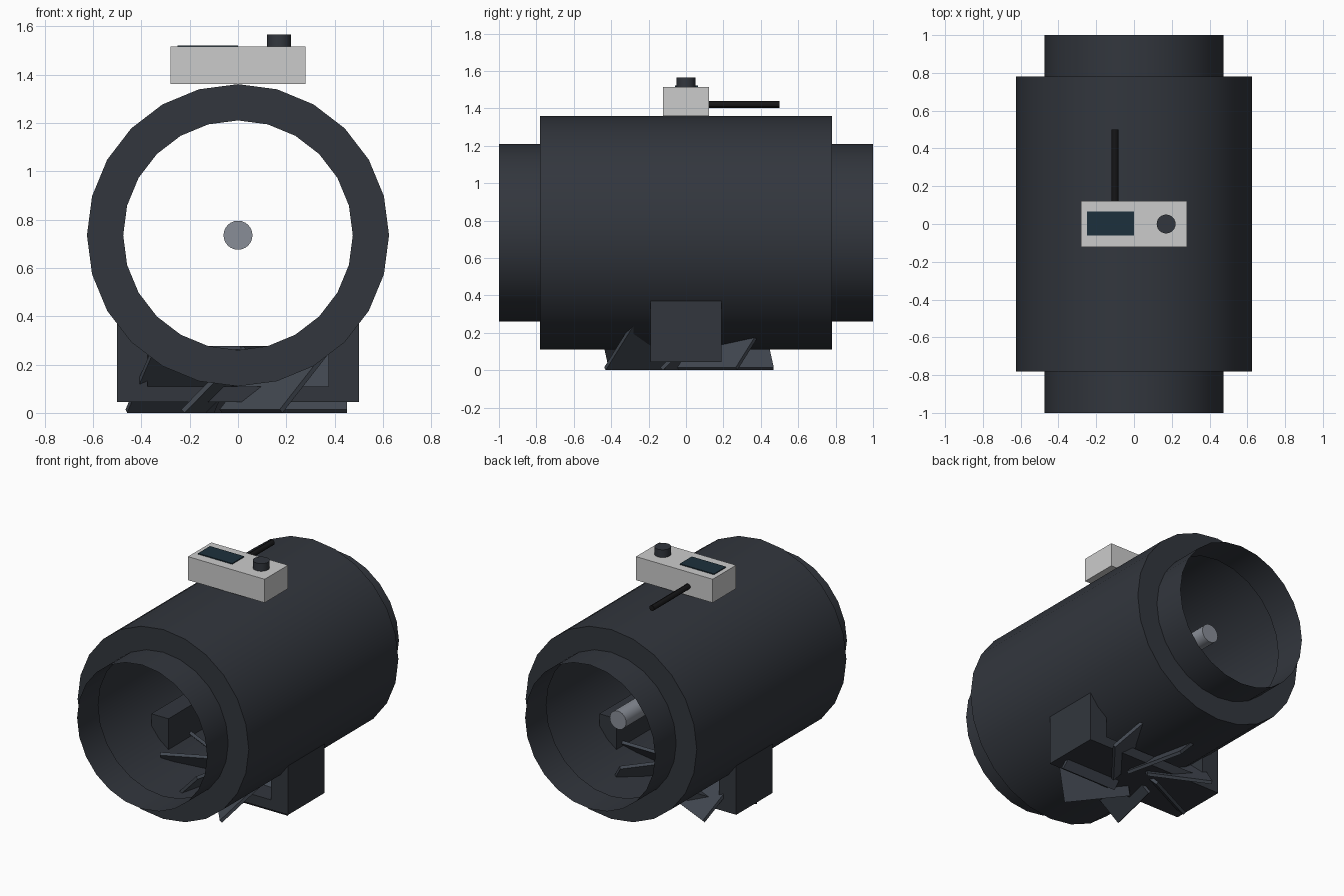
import bpy, bmesh, math
from mathutils import Matrix

if "Cube" in bpy.data.objects:
    bpy.data.objects.remove(bpy.data.objects["Cube"])


def material(name, rgb):
    m = bpy.data.materials.new(name)
    m.diffuse_color = (*rgb, 1)
    m.use_nodes = True
    m.node_tree.nodes["Principled BSDF"].inputs["Base Color"].default_value = m.diffuse_color
    return m


DARK = material("dark_casing", (0.032, 0.037, 0.047))
BLADE = material("blade_grey", (0.055, 0.065, 0.083))
STEEL = material("steel", (0.25, 0.27, 0.31))
LIGHT = material("light_grey", (0.62, 0.62, 0.63))
GLASS = material("screen_blue", (0.012, 0.03, 0.045))
BLACK = material("cable_black", (0.008, 0.008, 0.009))


def finish(name, bm, mat, smooth=False):
    bmesh.ops.recalc_face_normals(bm, faces=bm.faces)
    me = bpy.data.meshes.new(name)
    bm.to_mesh(me)
    bm.free()
    me.materials.append(mat)
    ob = bpy.data.objects.new(name, me)
    bpy.context.collection.objects.link(ob)
    if smooth:
        bpy.ops.object.select_all(action='DESELECT')
        ob.select_set(True)
        bpy.context.view_layer.objects.active = ob
        bpy.ops.object.shade_smooth_by_angle(angle=math.radians(30))
    return ob


def add_box(bm, x, y, z, matrix=Matrix()):
    lo, hi = zip(x, y, z)
    size = [b - a for a, b in zip(lo, hi)]
    mid = [(a + b) / 2 for a, b in zip(lo, hi)]
    bmesh.ops.create_cube(
        bm, size=1, matrix=matrix @ Matrix.Translation(mid) @ Matrix.Diagonal((*size, 1)))


def box(name, x, y, z, mat):
    bm = bmesh.new()
    add_box(bm, x, y, z)
    return finish(name, bm, mat)


def rod(name, centre, radius, depth, mat, along_y=False, sides=24):
    bm = bmesh.new()
    m = Matrix.Translation(centre)
    if along_y:
        m = m @ Matrix.Rotation(math.pi / 2, 4, 'X')
    bmesh.ops.create_cone(bm, cap_ends=True, segments=sides, radius1=radius,
                          radius2=radius, depth=depth, matrix=m)
    return finish(name, bm, mat, True)


# Duct casing: stepped open shell turned about the y axis
AXIS_Z, SIDES = 0.735, 24
bm = bmesh.new()
rings = []
for y, r in [(-1, 0.475), (-0.78, 0.475), (-0.78, 0.625),
             (0.78, 0.625), (0.78, 0.475), (1, 0.475)]:
    rings.append([bm.verts.new((r * math.sin(a), y, AXIS_Z + r * math.cos(a)))
                  for a in (math.tau * i / SIDES for i in range(SIDES))])
for a, b in zip(rings, rings[1:]):
    for i in range(SIDES):
        j = (i + 1) % SIDES
        bm.faces.new((a[i], a[j], b[j], b[i]))
finish("duct_casing", bm, DARK, True)

# Motor shaft on the duct axis
rod("motor_shaft", (0, 0.355, AXIS_Z), 0.06, 0.71, STEEL, along_y=True)

# U-shaped mounting bracket, drawn as a front profile and extruded in y
half = [(0.5, 0.045), (0.5, 0.445), (0.375, 0.445), (0.375, 0.11)]
profile = half + [(-x, z) for x, z in reversed(half)]
bm = bmesh.new()
face = bm.faces.new([bm.verts.new((x, -0.19, z)) for x, z in profile])
new = bmesh.ops.extrude_face_region(bm, geom=[face])["geom"]
bmesh.ops.translate(bm, vec=(0, 0.38, 0),
                    verts=[v for v in new if isinstance(v, bmesh.types.BMVert)])
finish("mounting_bracket", bm, DARK)

# Seven pitched fan blades around a vertical axis
bm = bmesh.new()
for i in range(7):
    m = (Matrix.Translation((0, 0, 0.138))
         @ Matrix.Rotation(math.tau * i / 7, 4, 'Z')
         @ Matrix.Rotation(math.radians(45), 4, 'X'))
    add_box(bm, (0.05, 0.45), (-0.185, 0.185), (-0.01, 0.01), m)
finish("fan_blades", bm, BLADE)

# Controller on top, with screen, knob and cable
box("control_box", (-0.28, 0.28), (-0.122, 0.122), (1.36, 1.515), LIGHT)
box("control_screen", (-0.25, 0), (-0.06, 0.065), (1.505, 1.521), GLASS)
rod("control_knob", (0.17, 0, 1.538), 0.05, 0.055, DARK)
rod("control_cable", (-0.1, 0.305, 1.42), 0.018, 0.39, BLACK, along_y=True, sides=12)
